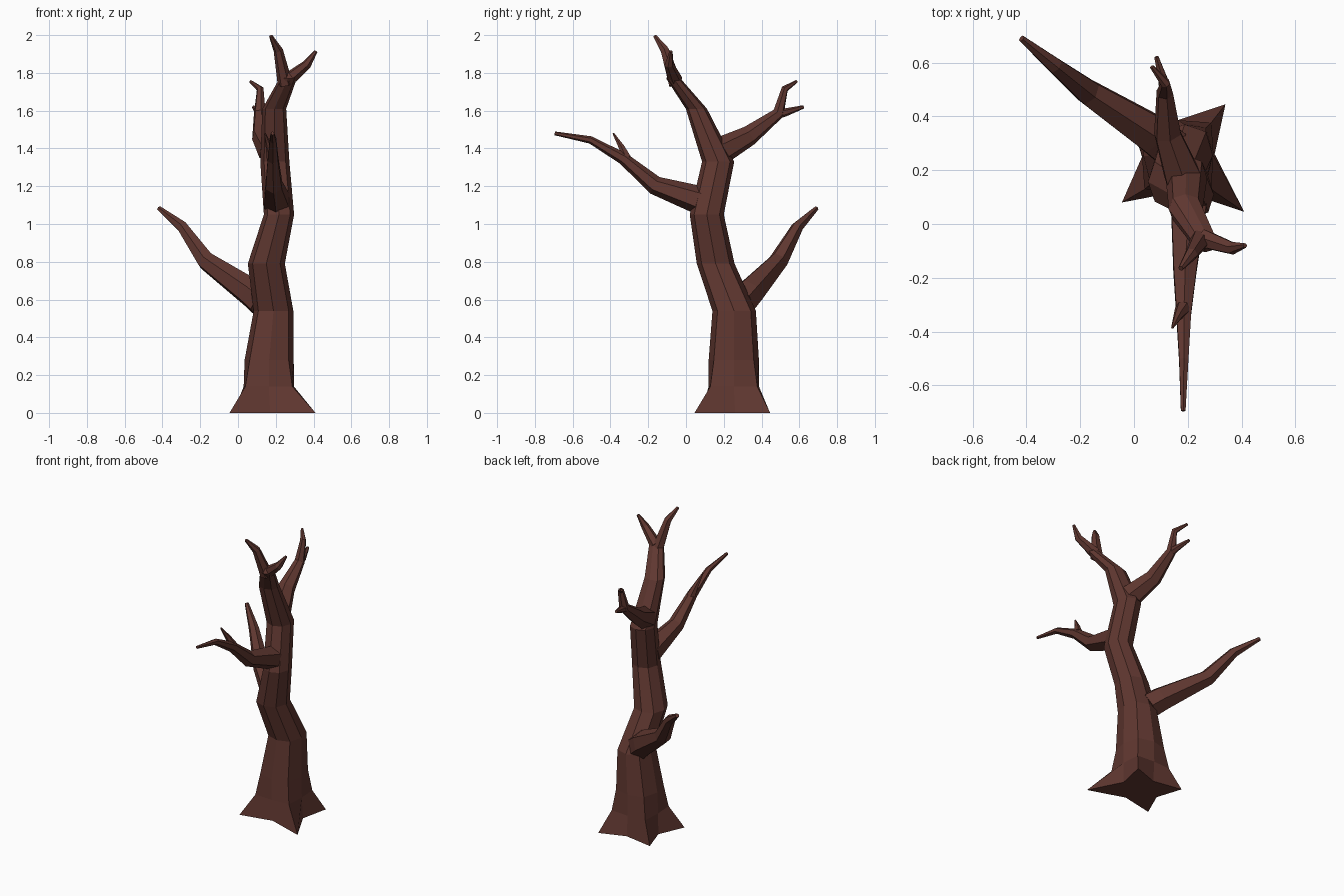
import bpy, bmesh, math
from mathutils import Vector

bark = bpy.data.materials.new("dark_brown_bark")
bark.diffuse_color = (0.118, 0.039, 0.030, 1)


def loft(name, rings):
    """Flat-shaded, capped tube through a list of vertex rings."""
    bm = bmesh.new()
    vs = [[bm.verts.new(p) for p in r] for r in rings]
    n = len(vs[0])
    for a, b in zip(vs, vs[1:]):
        for i in range(n):
            j = (i + 1) % n
            bm.faces.new((a[i], a[j], b[j], b[i]))
    bm.faces.new(vs[0][::-1])
    bm.faces.new(vs[-1])
    bmesh.ops.recalc_face_normals(bm, faces=bm.faces)
    me = bpy.data.meshes.new(name)
    bm.to_mesh(me)
    bm.free()
    me.materials.append(bark)
    ob = bpy.data.objects.new(name, me)
    bpy.context.collection.objects.link(ob)
    return ob


def limb(name, path, sides=6):
    """Tapered limb; path entries are (x, y, z, radius)."""
    pts = [Vector(p[:3]) for p in path]
    u, rings = None, []
    for k, p in enumerate(pts):
        t = Vector()
        if k > 0:
            t += (p - pts[k - 1]).normalized()
        if k < len(pts) - 1:
            t += (pts[k + 1] - p).normalized()
        t.normalize()
        if u is None:
            u = t.cross(Vector((0, 0, 1)))
        u = (u - t * u.dot(t)).normalized()
        v = t.cross(u)
        r = path[k][3]
        rings.append([p + r * (u * math.cos(a) + v * math.sin(a))
                      for a in (2 * math.pi * (i + 0.5) / sides for i in range(sides))])
    return loft(name, rings)


# Trunk: octagonal rings (z, cx, cy, rx, ry, diagonal stretch)
levels = [(0.14, .163, .253, .133, .133, 1.32),
          (0.28, .165, .253, .130, .133, 1.12),
          (0.54, .188, .255, .105, .115, 1.08),
          (0.79, .150, .157, .098, .100, 1.05),
          (1.05, .217, .110, .080, .090, 1.05),
          (1.33, .195, .170, .077, .085, 1.05),
          (1.61, .192, .055, .063, .056, 1.05),
          (1.77, .265, -.067, .046, .038, 1.05)]
# Star-shaped foot: root tips on the diagonals, valleys on the axes
foot = [(.30, .26), (.34, .445), (.17, .385), (-.025, .42),
        (.03, .25), (-.045, .08), (.17, .125), (.41, .045)]
rings = [[(x, y, 0) for x, y in foot]]
for z, cx, cy, rx, ry, d in levels:
    ring = []
    for i in range(8):
        s = d if i % 2 else 1
        a = i * math.pi / 4
        ring.append((cx + rx * s * math.cos(a), cy + ry * s * math.sin(a), z))
    rings.append(ring)
rings.append([(.27 + .02 * math.cos(i * math.pi / 4), -.07 + .02 * math.sin(i * math.pi / 4), 1.80)
              for i in range(8)])
loft("trunk", rings)

# Forked crown
limb("crown_left", [(.250, -.055, 1.74, .040), (.213, -.112, 1.92, .025), (.174, -.165, 1.995, .010)])
limb("crown_right", [(.260, -.055, 1.76, .038), (.365, -.090, 1.845, .025), (.413, -.080, 1.915, .009)])

# Front branch and its twig
limb("front_branch", [(.205, .09, 1.12, .078), (.190, -.165, 1.205, .050), (.185, -.33, 1.345, .032),
                      (.185, -.505, 1.445, .020), (.183, -.695, 1.480, .010)])
limb("front_twig", [(.182, -.315, 1.345, .030), (.165, -.340, 1.405, .018), (.143, -.385, 1.48, .005)])

# Low back-left branch
limb("low_branch", [(.13, .29, .585, .085), (.07, .335, .635, .080), (-.17, .49, .805, .052),
                    (-.295, .59, .985, .032), (-.418, .69, 1.083, .013)])

# High back branch and its twig
limb("back_branch", [(.18, .18, 1.385, .075), (.125, .335, 1.468, .054), (.115, .490, 1.587, .032),
                     (.117, .523, 1.715, .019), (.066, .585, 1.755, .008)])
limb("back_twig", [(.117, .475, 1.580, .028), (.110, .53, 1.592, .021), (.083, .622, 1.62, .009)])
